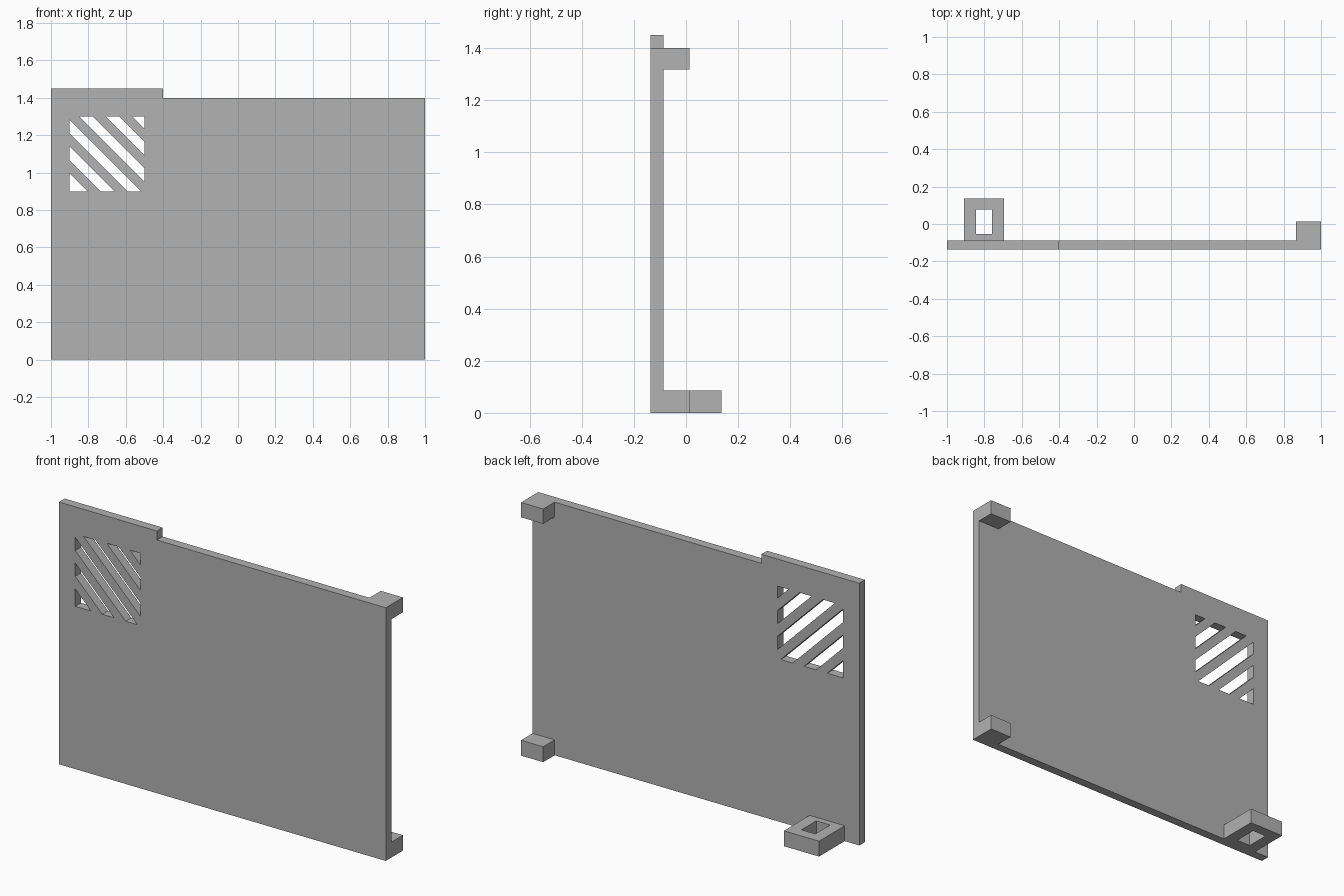
import bpy
import bmesh
from mathutils import Vector

cube = bpy.data.objects.get("Cube")
if cube:
    bpy.data.objects.remove(cube, do_unlink=True)

grey = bpy.data.materials.new("plain grey")
grey.use_nodes = True
grey.diffuse_color = (0.445, 0.445, 0.445, 1)
grey.node_tree.nodes["Principled BSDF"].inputs["Base Color"].default_value = grey.diffuse_color

FRONT, BACK = -0.137, -0.087   # panel faces
LUG = 0.085                    # lug height


def rect(x0, x1, y0, y1):
    return [(x0, y0), (x1, y0), (x1, y1), (x0, y1)]


def prism(name, loops, place, direction):
    """Fill an outline (first loop) with holes (other loops) and extrude it."""
    bm = bmesh.new()
    edges = []
    for loop in loops:
        verts = [bm.verts.new(place(a, b)) for a, b in loop]
        edges += [bm.edges.new((v, verts[i - 1])) for i, v in enumerate(verts)]
    bmesh.ops.triangle_fill(bm, edges=edges, use_beauty=True)
    ext = bmesh.ops.extrude_face_region(bm, geom=bm.faces[:], use_keep_orig=True)
    moved = [g for g in ext["geom"] if isinstance(g, bmesh.types.BMVert)]
    bmesh.ops.translate(bm, verts=moved, vec=Vector(direction))
    bmesh.ops.recalc_face_normals(bm, faces=bm.faces[:])
    mesh = bpy.data.meshes.new(name)
    bm.to_mesh(mesh)
    bm.free()
    mesh.materials.append(grey)
    obj = bpy.data.objects.new(name, mesh)
    bpy.context.collection.objects.link(obj)
    return obj


# Diagonal vent slots, clipped to a square window
SIZE, LEFT, BOTTOM = 0.4, -0.9, 0.9


def slot(s0, s1):
    points = []
    for s, flip in ((s0, False), (s1, True)):
        a, b = max(0, s - SIZE), min(s, SIZE)
        ends = [(a, b), (b, a)]
        points += reversed(ends) if flip else ends
    return [(LEFT + u, BOTTOM + v) for u, v in dict.fromkeys(points)]


PITCH, WIDTH = 0.1425, 0.073
slots = [slot(max(0, s), min(s + WIDTH, 2 * SIZE))
         for s in (0.1655 + i * PITCH for i in range(4))]
slots += [slot(0, 0.096), slot(0.735, 2 * SIZE)]

# Panel with a raised strip along part of the top
outline = [(-1, 0), (1, 0), (1, 1.4), (-0.4, 1.4), (-0.4, 1.45), (-1, 1.45)]
prism("panel", [outline] + slots, lambda x, z: (x, FRONT, z), (0, BACK - FRONT, 0))

# Corner lugs on the left edge
for name, z in (("lower_lug", 0), ("upper_lug", 1.4 - LUG + 0.003)):
    height = LUG if z == 0 else 1.4 - z
    prism(name, [rect(0.865, 1, BACK, 0.013)],
          lambda x, y: (x, y, z), (0, 0, height))

# Foot lug with a rectangular through hole
prism("slotted_foot",
      [rect(-0.91, -0.695, BACK, 0.137), rect(-0.845, -0.76, -0.053, 0.077)],
      lambda x, y: (x, y, 0), (0, 0, LUG))
